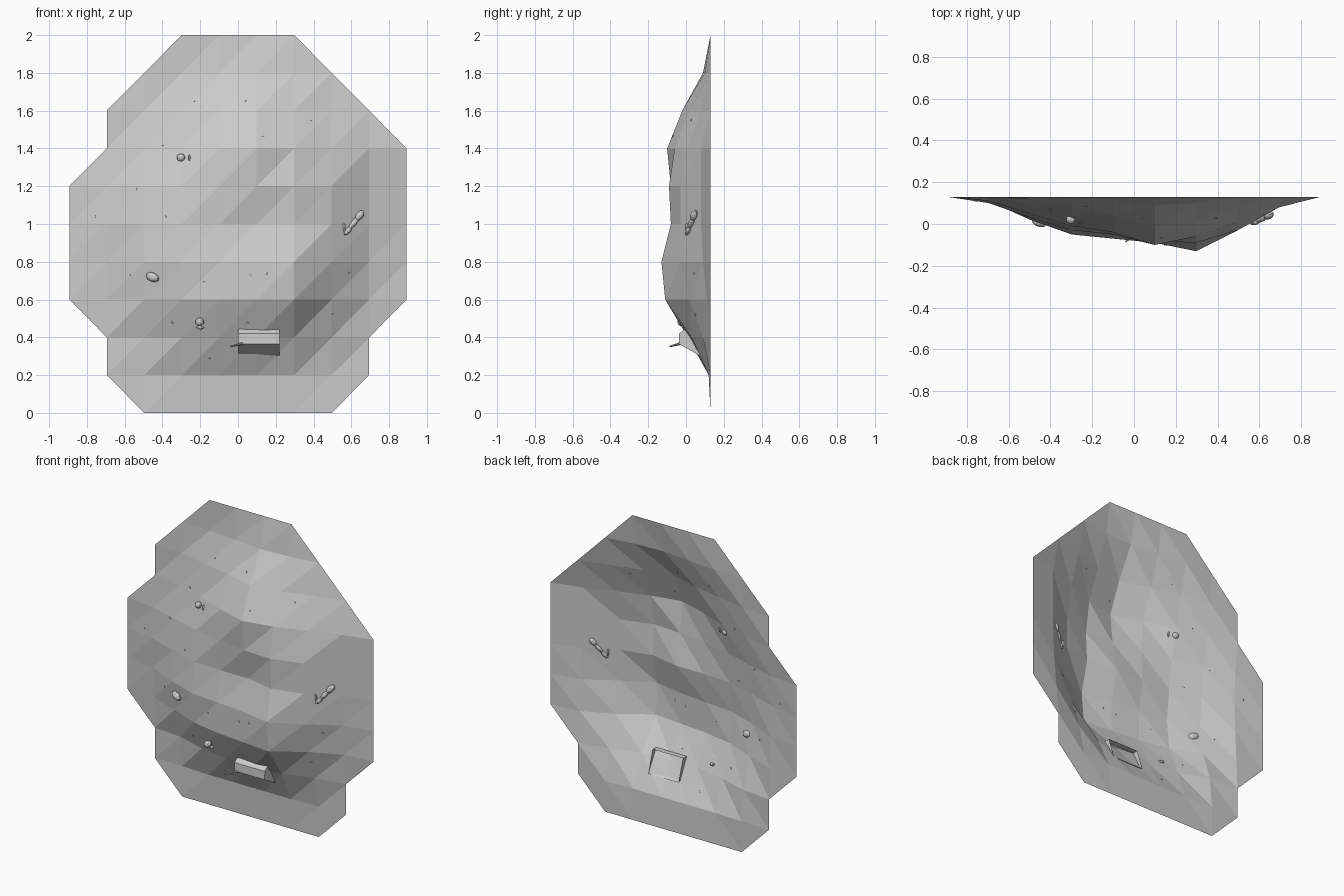
import bpy, bmesh
from mathutils import Vector, Matrix
from mathutils.bvhtree import BVHTree

if "Cube" in bpy.data.objects:
    bpy.data.objects.remove(bpy.data.objects["Cube"])

BACK = 0.13
STEP_X, STEP_Z = 0.1985, 0.2

# Relief of the wall: first column, then bulge in hundredths, per 0.2 row
rows = [
    (2, "0 0 0 0 0 0"),
    (1, "0 0 1 1 1 1 0 0"),
    (1, "0 2 8 11 12 10 4 0"),
    (0, "0 1 8 16 20 22 24 11 2 0"),
    (0, "0 2 11 18 20 22 26 16 4 0"),
    (0, "0 3 10 16 17 17 21 16 5 0"),
    (0, "0 2 8 14 18 21 22 16 5 0"),
    (1, "0 4 9 17 23 19 12 5 0"),
    (1, "0 1 5 9 15 11 5 0"),
    (2, "0 0 2 4 3 0"),
    (3, "0 0 0 0"),
]


def make_object(name, bm, smooth=False):
    mesh = bpy.data.meshes.new(name)
    bm.normal_update()
    bm.to_mesh(mesh)
    bm.free()
    for p in mesh.polygons:
        p.use_smooth = smooth
    ob = bpy.data.objects.new(name, mesh)
    bpy.context.collection.objects.link(ob)
    return ob


# Faceted climbing wall
bm = bmesh.new()
grid = {}
for j, (start, text) in enumerate(rows):
    for i, d in enumerate(text.split(), start):
        grid[i, j] = bm.verts.new(((i - 4.5) * STEP_X, BACK - int(d) / 100, j * STEP_Z))
for j in range(10):
    for i in range(9):
        c = [grid.get(k) for k in ((i, j), (i + 1, j), (i + 1, j + 1), (i, j + 1))]
        have = [v for v in c if v]
        if len(have) == 4:
            bm.faces.new((c[0], c[1], c[2]))
            bm.faces.new((c[0], c[2], c[3]))
        elif len(have) == 3:
            bm.faces.new(have)
bm.normal_update()
tree = BVHTree.FromBMesh(bm)
make_object("wall", bm)


def on_wall(x, z):
    """Matrix on the wall surface, local z along the outward normal."""
    loc, nor, _, _ = tree.ray_cast(Vector((x, -2, z)), Vector((0, 1, 0)))
    if nor.y > 0:
        nor = -nor
    side = Vector((1, 0, 0))
    side = (side - nor * side.dot(nor)).normalized()
    m = Matrix((side, nor.cross(side), nor)).transposed().to_4x4()
    m.translation = loc
    return m


# Bolt heads
bolts = [(-.23, 1.655), (.04, 1.655), (.39, 1.55), (.13, 1.465), (-.4, 1.42), (-.54, 1.185),
         (-.76, 1.04), (-.385, 1.04), (-.575, .73), (-.18, .7), (.065, .725), (.15, .74),
         (.59, .74), (-.35, .475), (.05, .475), (.5, .52), (-.15, .285)]
bm = bmesh.new()
for x, z in bolts:
    bmesh.ops.create_cone(bm, cap_ends=True, segments=8, radius1=.007, radius2=.006, depth=.006,
                          matrix=on_wall(x, z))
make_object("bolts", bm)


def blob(name, x, z, size, turn=0, lift=0):
    bm = bmesh.new()
    m = on_wall(x, z) @ Matrix.Translation((0, 0, lift)) @ Matrix.Rotation(turn, 4, 'Z')
    bmesh.ops.create_uvsphere(bm, u_segments=10, v_segments=6, radius=1,
                              matrix=m @ Matrix.Diagonal((*size, 1)))
    return make_object(name, bm)


def rod(name, a, b, r1, r2, sides=8):
    a, b = Vector(a), Vector(b)
    bm = bmesh.new()
    m = Matrix.Translation((a + b) / 2) @ (b - a).to_track_quat('Z', 'Y').to_matrix().to_4x4()
    bmesh.ops.create_cone(bm, cap_ends=True, segments=sides, radius1=r1, radius2=r2,
                          depth=(b - a).length, matrix=m)
    return make_object(name, bm)


# Small holds
blob("upper_hold", -.3, 1.35, (.023, .021, .02), lift=.008)
blob("upper_chip", -.258, 1.35, (.006, .018, .01))
blob("left_hold", -.45, .72, (.038, .025, .022), -.3, .008)
blob("ball_hold", -.2, .49, (.023, .023, .023), lift=.02)
blob("ball_foot", -.2, .452, (.02, .009, .012))

# Bone-shaped hold on the right
blob("bone_top", .64, 1.045, (.034, .019, .02), .85, .008)
blob("bone_shaft", .61, 1.005, (.042, .014, .016), .8, .006)
blob("bone_end_a", .58, .965, (.032, .013, .015), .8, .006)
blob("bone_end_b", .562, .98, (.007, .026, .012), .1)

# Large ledge hold: extruded profile, open at the back
profile = [(.03, .445), (-.005, .445), (-.036, .42), (-.038, .365), (.075, .302)]
bm = bmesh.new()
ends = [[bm.verts.new((x, y, z)) for y, z in profile] for x in (0, .22)]
for k in range(len(profile) - 1):
    bm.faces.new((ends[0][k], ends[0][k + 1], ends[1][k + 1], ends[1][k]))
bm.faces.new(ends[0])
bm.faces.new(ends[1][::-1])
make_object("ledge_hold", bm)

# Peg beside the ledge
rod("peg", (-.04, -.085, .352), (.025, -.03, .367), .004, .008)
